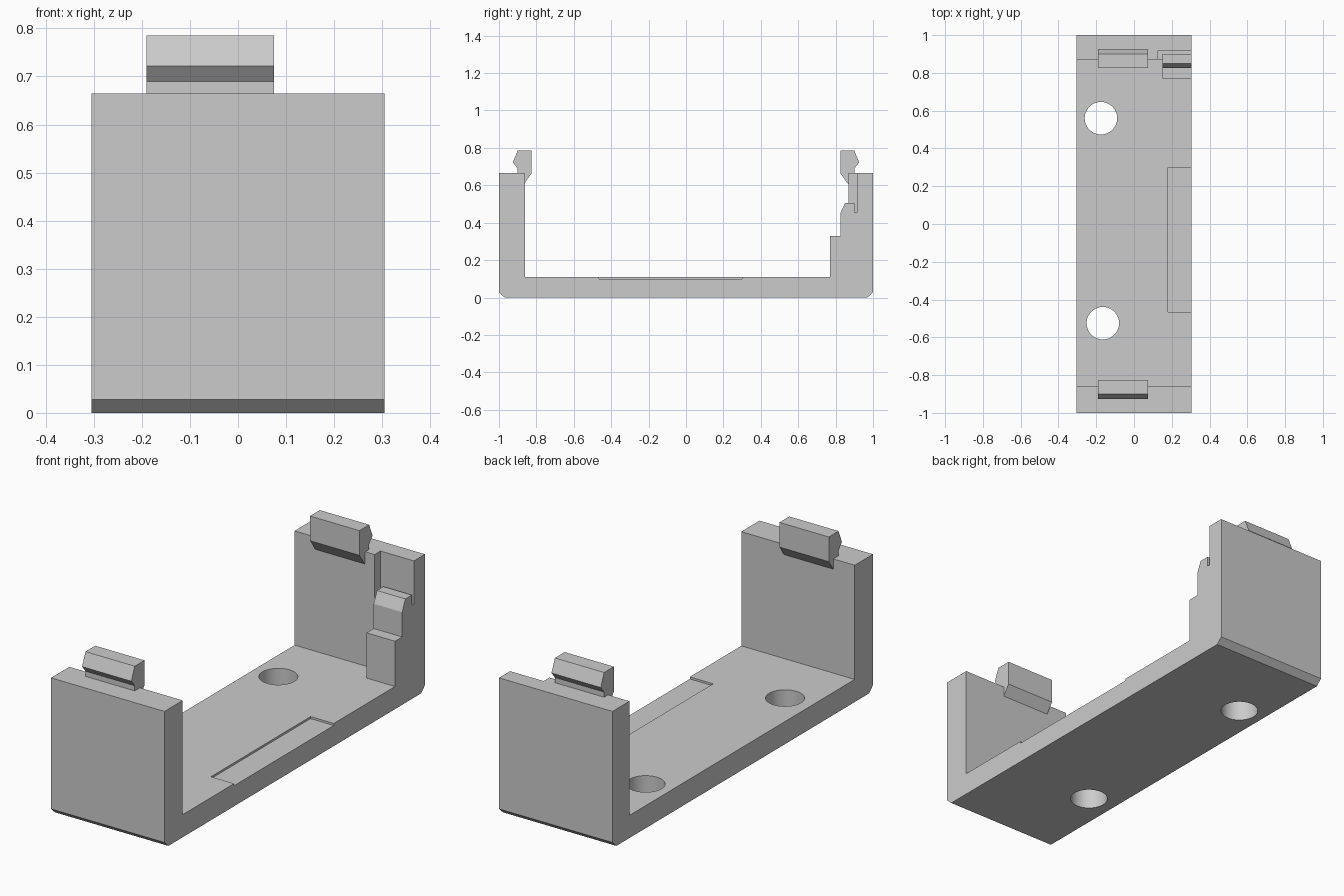
import bpy, bmesh, math
from mathutils import Vector

cube = bpy.data.objects.get("Cube")
if cube:
    bpy.data.objects.remove(cube, do_unlink=True)

grey = bpy.data.materials.new("light grey plastic")
grey.use_nodes = True
colour = (0.6, 0.6, 0.6, 1)
grey.diffuse_color = colour
grey.node_tree.nodes["Principled BSDF"].inputs["Base Color"].default_value = colour

HALF = 0.305


def extrude_profile(name, points, x0, x1):
    """Extrude a closed (y, z) outline along x."""
    bm = bmesh.new()
    face = bm.faces.new([bm.verts.new((x0, y, z)) for y, z in points])
    out = bmesh.ops.extrude_face_region(bm, geom=[face])["geom"]
    moved = [v for v in out if isinstance(v, bmesh.types.BMVert)]
    bmesh.ops.translate(bm, verts=moved, vec=Vector((x1 - x0, 0, 0)))
    bmesh.ops.recalc_face_normals(bm, faces=bm.faces)
    mesh = bpy.data.meshes.new(name)
    bm.to_mesh(mesh)
    bm.free()
    mesh.materials.append(grey)
    obj = bpy.data.objects.new(name, mesh)
    bpy.context.collection.objects.link(obj)
    return obj


def box(name, x0, x1, y0, y1, z0, z1):
    return extrude_profile(name, [(y0, z0), (y1, z0), (y1, z1), (y0, z1)], x0, x1)


def cut(target, cutter):
    cutter.hide_render = True
    mod = target.modifiers.new(cutter.name, 'BOOLEAN')
    mod.operation = 'DIFFERENCE'
    mod.solver = 'EXACT'
    mod.object = cutter
    bpy.context.view_layer.objects.active = target
    bpy.ops.object.modifier_apply(modifier=mod.name)
    bpy.data.objects.remove(cutter, do_unlink=True)


# U-shaped bracket: floor and two end walls, chamfered at the bottom
bracket = extrude_profile("bracket", [
    (-0.97, 0), (0.97, 0), (1, 0.028), (1, 0.665), (0.87, 0.665), (0.87, 0.11),
    (-0.86, 0.11), (-0.86, 0.665), (-1, 0.665), (-1, 0.028)], -HALF, HALF)

# Screw holes through the floor
for x, y in ((-0.175, 0.56), (-0.165, -0.525)):
    bpy.ops.mesh.primitive_cylinder_add(vertices=64, radius=0.086, depth=0.5, location=(x, y, 0))
    hole = bpy.context.object
    hole.name = "hole_cutter"
    hole.data.materials.append(grey)
    cut(bracket, hole)

# Shallow floor recess and latch pocket in the back wall
cut(bracket, box("recess_cutter", 0.18, 0.4, -0.465, 0.30, 0.10, 0.2))
cut(bracket, box("pocket_cutter", 0.125, 0.4, 0.8, 0.915, 0.455, 0.8))

# Stepped latch in the back corner
extrude_profile("latch", [
    (0.77, 0.11), (0.871, 0.11), (0.871, 0.455), (0.90, 0.455), (0.90, 0.505),
    (0.85, 0.505), (0.825, 0.45), (0.825, 0.33), (0.77, 0.33)], 0.152, HALF)

# Snap clips on both walls, hooked outward
clip = [(0.825, 0.785), (0.90, 0.785), (0.926, 0.722), (0.90, 0.69),
        (0.90, 0.66), (0.871, 0.66), (0.871, 0.608), (0.865, 0.608), (0.825, 0.665)]
for name, side in (("back_clip", 1), ("front_clip", -1)):
    extrude_profile(name, [(side * y, z) for y, z in clip], -0.19, 0.075)

# Smooth the hole walls, keep every other edge sharp
bpy.ops.object.select_all(action='DESELECT')
bracket.select_set(True)
bpy.context.view_layer.objects.active = bracket
bpy.ops.object.shade_smooth_by_angle(angle=math.radians(30))
